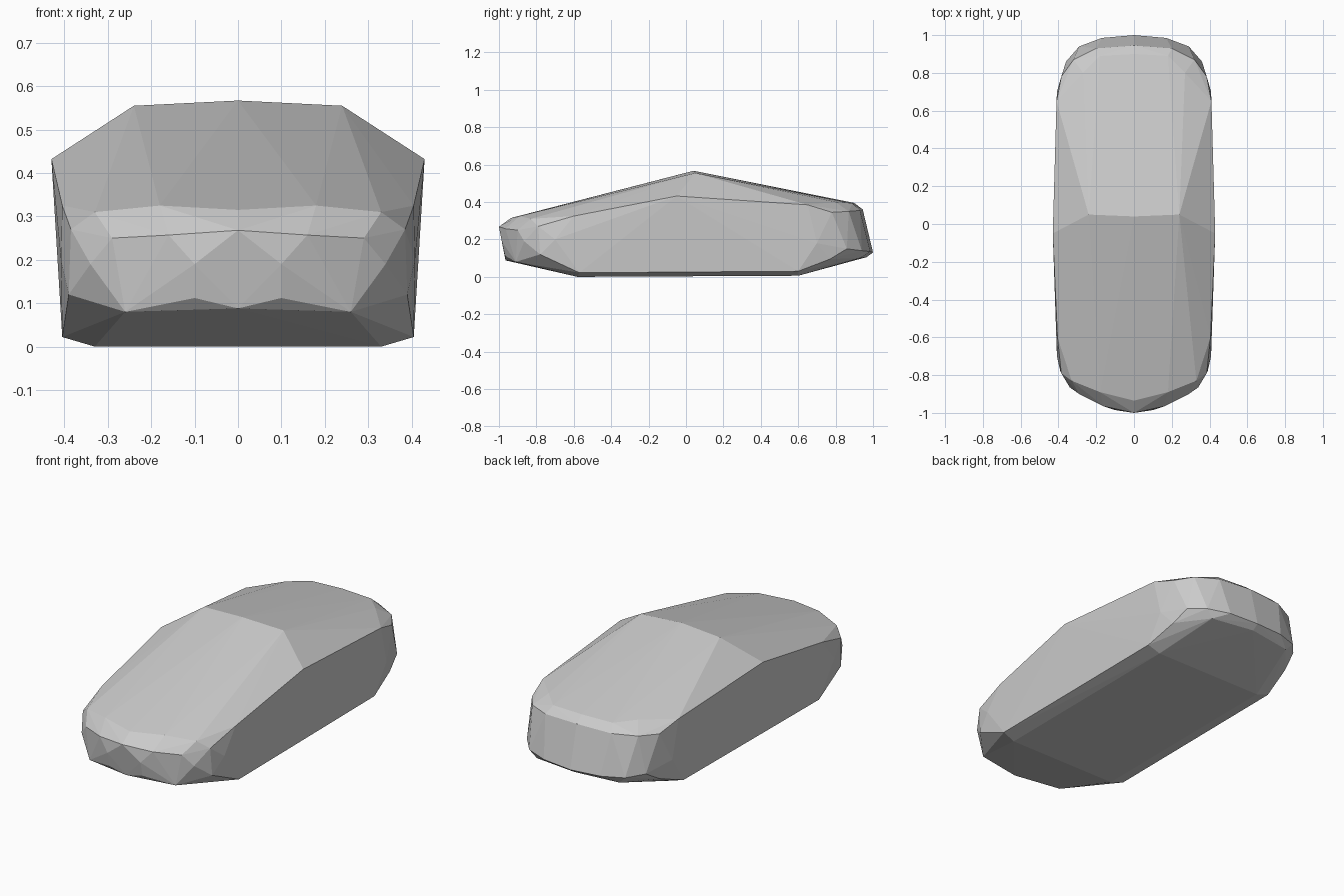
import bpy, bmesh

# Half-body corner points (x, y, z), mirrored across x = 0
roof = [(0, 0.04, 0.567), (0.24, 0.05, 0.555), (0.43, -0.05, 0.432)]
nose = [
    (0, -0.935, 0.315), (0.18, -0.89, 0.325), (0.33, -0.83, 0.31), (0.405, -0.6, 0.325),
    (0, -1.0, 0.268), (0.16, -0.965, 0.257), (0.29, -0.9, 0.25), (0.385, -0.79, 0.27),
    (0.1, -0.985, 0.19), (0.34, -0.865, 0.19), (0.408, -0.7, 0.2),
    (0, -0.965, 0.088), (0.1, -0.968, 0.112), (0.26, -0.91, 0.08), (0.39, -0.78, 0.12),
]
tail = [
    (0, 0.9, 0.395), (0.18, 0.89, 0.393), (0.27, 0.8, 0.4), (0.41, 0.65, 0.385),
    (0, 0.945, 0.36), (0.2, 0.93, 0.355), (0.32, 0.87, 0.35), (0.385, 0.78, 0.345),
    (0, 1.0, 0.13), (0.17, 0.985, 0.135), (0.29, 0.94, 0.14), (0.36, 0.86, 0.15),
    (0.408, 0.7, 0.18), (0, 0.965, 0.105), (0.25, 0.93, 0.1), (0.38, 0.77, 0.095),
]
floor = [(0.33, -0.58, 0.0), (0.405, -0.57, 0.022), (0.33, 0.6, 0.006), (0.405, 0.6, 0.03)]

# Faceted car body shell, skinned as a convex hull
bm = bmesh.new()
for x, y, z in roof + nose + tail + floor:
    for sx in ({x, -x} if x else {0}):
        bm.verts.new((sx, y, z))
res = bmesh.ops.convex_hull(bm, input=bm.verts)
loose = [v for v in bm.verts if not v.link_faces]
bmesh.ops.delete(bm, geom=loose, context='VERTS')
bmesh.ops.recalc_face_normals(bm, faces=bm.faces)

mesh = bpy.data.meshes.new("car_body_shell")
bm.to_mesh(mesh)
bm.free()
body = bpy.data.objects.new("car_body_shell", mesh)
bpy.context.collection.objects.link(body)
